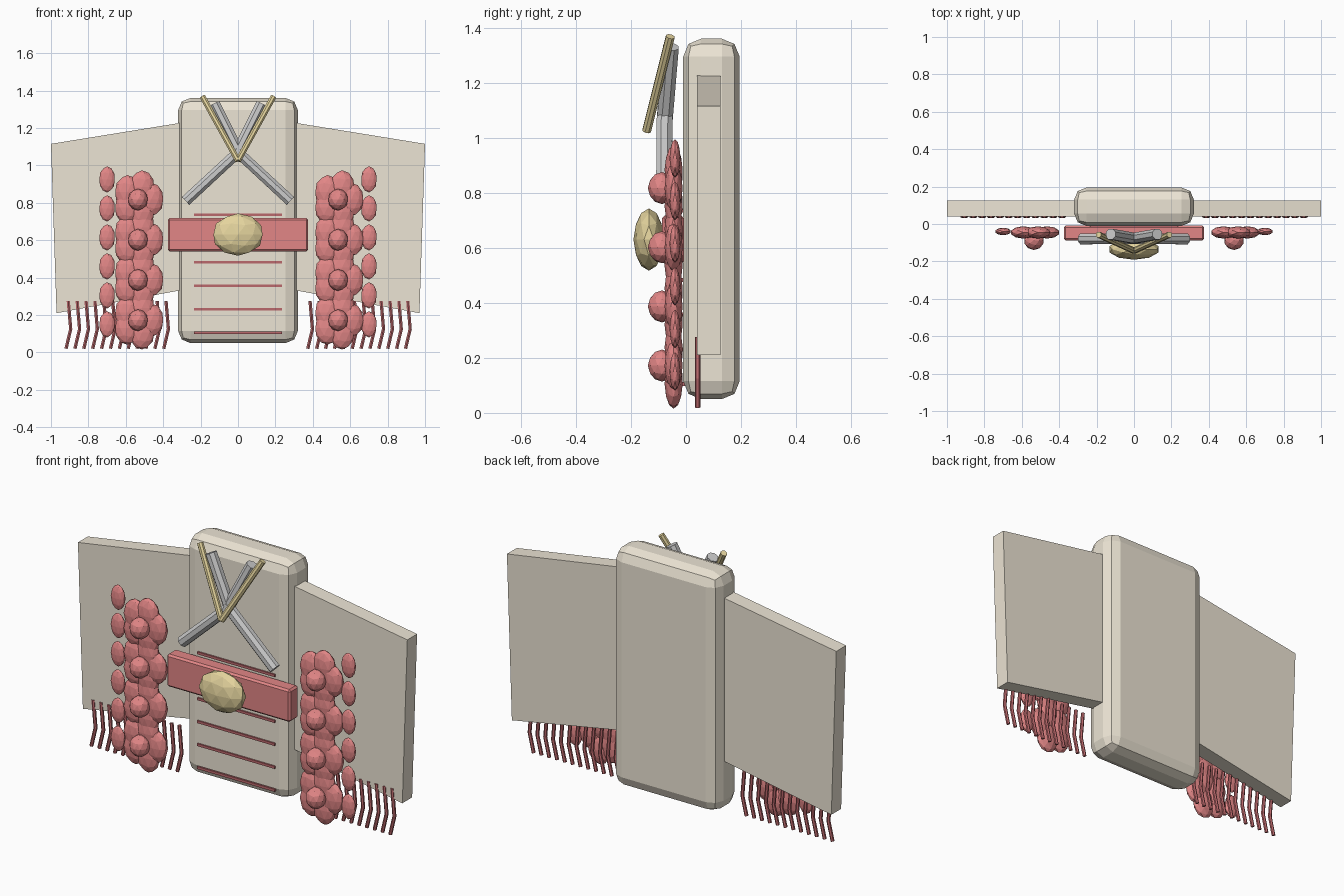
import bpy, bmesh, math
from mathutils import Matrix, Vector

if "Cube" in bpy.data.objects:
    bpy.data.objects.remove(bpy.data.objects["Cube"])


def material(name, rgb):
    m = bpy.data.materials.new(name)
    m.diffuse_color = (*rgb, 1)
    m.use_nodes = True
    m.node_tree.nodes["Principled BSDF"].inputs["Base Color"].default_value = m.diffuse_color
    return m


CLOTH = material("cream_cloth", (0.84, 0.78, 0.66))
RED = material("red", (0.76, 0.24, 0.24))
DARK = material("dark_red", (0.5, 0.14, 0.15))
GOLD = material("gold", (0.78, 0.66, 0.34))
WHITE = material("white", (0.84, 0.84, 0.82))


def finish(name, bm, mat):
    bmesh.ops.recalc_face_normals(bm, faces=bm.faces)
    me = bpy.data.meshes.new(name)
    bm.to_mesh(me)
    bm.free()
    me.materials.append(mat)
    ob = bpy.data.objects.new(name, me)
    bpy.context.collection.objects.link(ob)
    return ob


def box(name, lo, hi, mat, bevel=0, segments=1):
    lo, hi = Vector(lo), Vector(hi)
    bm = bmesh.new()
    bmesh.ops.create_cube(bm, size=1, matrix=Matrix.Translation((lo + hi) / 2) @ Matrix.Diagonal((*(hi - lo), 1)))
    ob = finish(name, bm, mat)
    if bevel:
        mod = ob.modifiers.new("bevel", "BEVEL")
        mod.width, mod.segments = bevel, segments
    return ob


def blob(bm, center, radii):
    bmesh.ops.create_icosphere(bm, subdivisions=2, radius=1,
                               matrix=Matrix.Translation(center) @ Matrix.Diagonal((*radii, 1)))


def tube(bm, points, r, sides):
    # sweep a polygon ring along a mostly vertical path
    pts = [Vector(p) for p in points]
    rings = []
    for i, p in enumerate(pts):
        a = (pts[i] - pts[i - 1]).normalized() if i else Vector()
        b = (pts[i + 1] - pts[i]).normalized() if i < len(pts) - 1 else Vector()
        t = (a + b).normalized()
        u = t.cross(Vector((0, 1, 0))).normalized()
        v = t.cross(u)
        angles = [2 * math.pi * (k + 0.5) / sides for k in range(sides)]
        rings.append([bm.verts.new(p + r * (u * math.cos(q) + v * math.sin(q))) for q in angles])
    for r0, r1 in zip(rings, rings[1:]):
        for k in range(sides):
            n = (k + 1) % sides
            bm.faces.new((r0[k], r0[n], r1[n], r1[k]))
    bm.faces.new(rings[0])
    bm.faces.new(rings[-1])


# robe body
box("robe_body", (-0.32, -0.01, 0.05), (0.32, 0.195, 1.36), CLOTH, 0.065, 2)

# belt with oval ornament
box("belt", (-0.375, -0.087, 0.54), (0.375, -0.008, 0.718), RED, 0.01)
bm = bmesh.new()
blob(bm, (0, -0.135, 0.63), (0.138, 0.056, 0.113))
finish("belt_ornament", bm, GOLD)

# horizontal stitch lines
for i in range(6):
    z = 0.105 + 0.126 * i
    box("stitch_line", (-0.235, -0.018, z - 0.007), (0.235, -0.004, z + 0.007), DARK)

for s, side in ((-1, "left"), (1, "right")):
    # wide sleeve panel
    bm = bmesh.new()
    outline = [(0.29, 1.23), (1.0, 1.115), (0.97, 0.21), (0.29, 0.335)]
    rings = [[bm.verts.new((s * x, y, z)) for x, z in outline] for y in (0.04, 0.125)]
    bm.faces.new(rings[0])
    bm.faces.new(rings[1])
    for k in range(4):
        n = (k + 1) % 4
        bm.faces.new((rings[0][k], rings[0][n], rings[1][n], rings[1][k]))
    finish(side + "_sleeve", bm, CLOTH)

    # crossed collar band
    bm = bmesh.new()
    tube(bm, [(s * 0.125, -0.055, 1.33), (-s * 0.01, -0.078, 1.06), (-s * 0.28, -0.08, 0.81)], 0.031, 8)
    finish(side + "_collar", bm, WHITE)

    # gold collar trim
    bm = bmesh.new()
    tube(bm, [(s * 0.19, -0.057, 1.368), (0, -0.143, 1.025)], 0.017, 8)
    finish(side + "_collar_trim", bm, GOLD)

    # flower column: five petals and a center each
    petals, centers, buds = bmesh.new(), bmesh.new(), bmesh.new()
    for i in range(4):
        z = 0.172 + 0.215 * i
        for k in range(5):
            a = math.tau * k / 5
            blob(petals, (s * 0.535 + 0.07 * math.cos(a), -0.045, z + 0.07 * math.sin(a)), (0.068, 0.033, 0.09))
        blob(centers, (s * 0.535, -0.087, z), (0.054, 0.052, 0.058))
    finish(side + "_petals", petals, RED)
    finish(side + "_flower_centers", centers, RED)

    # hanging buds
    for i in range(6):
        blob(buds, (s * 0.7, -0.04, 0.15 + 0.155 * i), (0.043, 0.02, 0.07))
    finish(side + "_buds", buds, RED)

    # bent fringe strands under the sleeve
    bm = bmesh.new()
    for i in range(12):
        x = s * (0.385 + 0.0475 * i)
        tube(bm, [(x, 0.042, 0.275), (x + 0.013, 0.042, 0.125), (x - 0.012, 0.042, 0.02)], 0.01, 6)
    finish(side + "_fringe", bm, DARK)
